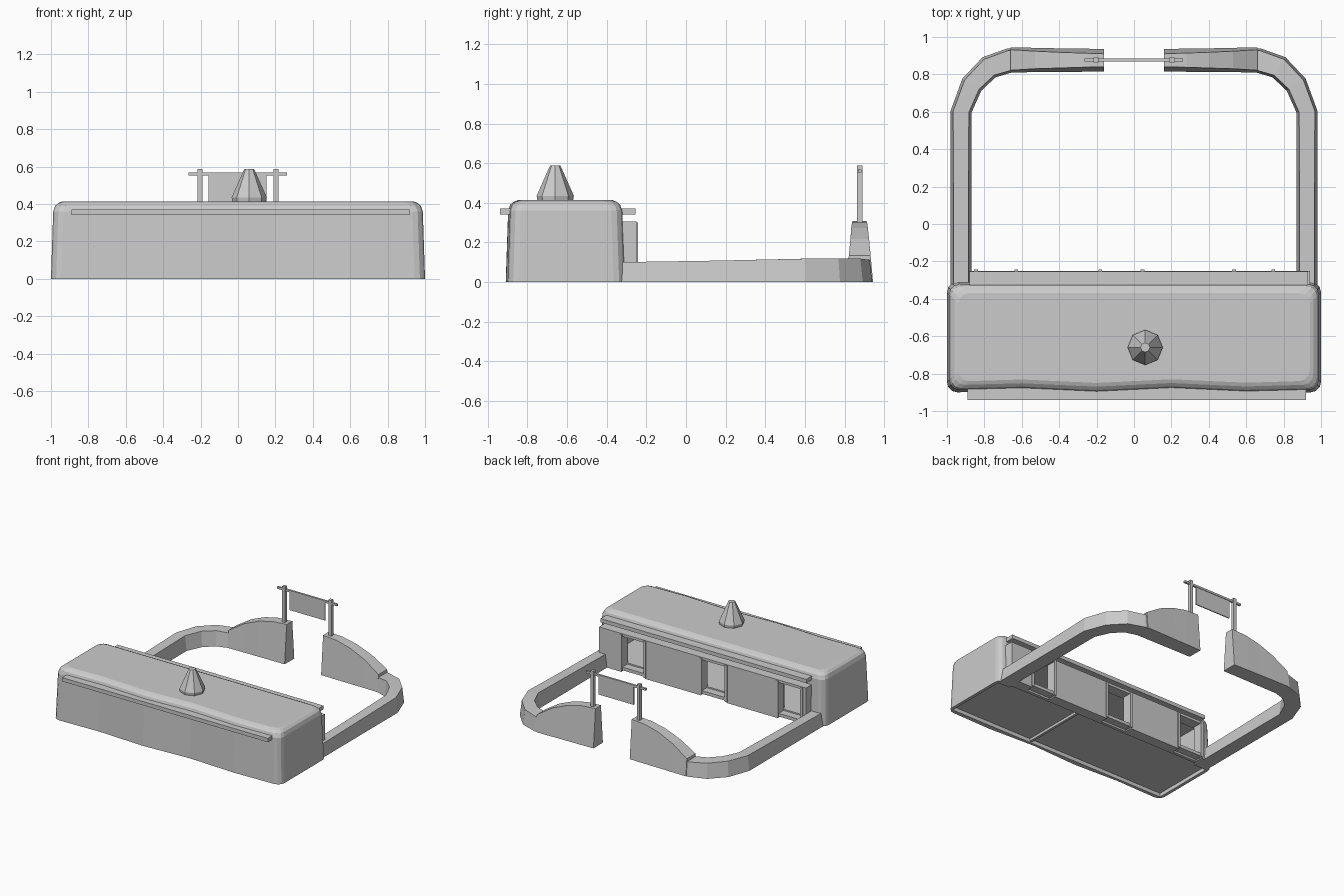
import bpy, bmesh, math
from mathutils import Vector

if "Cube" in bpy.data.objects:
    bpy.data.objects.remove(bpy.data.objects["Cube"])


def loft(name, rings):
    """Closed solid skinned through equal-length rings of points."""
    bm = bmesh.new()
    vs = [[bm.verts.new(p) for p in r] for r in rings]
    n = len(rings[0])
    for a, b in zip(vs, vs[1:]):
        for i in range(n):
            j = (i + 1) % n
            bm.faces.new((a[i], a[j], b[j], b[i]))
    bm.faces.new(vs[0])
    bm.faces.new(vs[-1])
    bmesh.ops.recalc_face_normals(bm, faces=bm.faces)
    me = bpy.data.meshes.new(name)
    bm.to_mesh(me)
    bm.free()
    ob = bpy.data.objects.new(name, me)
    bpy.context.collection.objects.link(ob)
    return ob


def box(name, x0, x1, y0, y1, z0, z1):
    return loft(name, [[(x0, y0, z), (x1, y0, z), (x1, y1, z), (x0, y1, z)] for z in (z0, z1)])


def cut(ob, cutter):
    m = ob.modifiers.new("cut", 'BOOLEAN')
    m.operation, m.solver, m.object = 'DIFFERENCE', 'EXACT', cutter
    bpy.context.view_layer.objects.active = ob
    bpy.ops.object.modifier_apply(modifier=m.name)
    bpy.data.objects.remove(cutter)


def wall(name, stations, side):
    """Tapered wall along stations (x, y, height, half base, half top), mirrored by side."""
    rings = []
    for i, (x, y, h, b, t) in enumerate(stations):
        p, q = stations[max(i - 1, 0)], stations[min(i + 1, len(stations) - 1)]
        d = Vector((q[0] - p[0], q[1] - p[1])).normalized()
        nx, ny = d.y, -d.x
        rings.append([(side * (x + nx * w), y + ny * w, z)
                      for w, z in ((b, 0), (t, h), (-t, h), (-b, 0))])
    return loft(name, rings)


# House shell: rounded plan, leaning walls, softened roof edge, uneven front
def plan(inset, z):
    pts = []
    r = 0.055
    hx, y0, y1 = 1 - inset, -0.9 + inset, -0.31 - inset
    corners = ((hx - r, y1 - r, 0), (-hx + r, y1 - r, 90), (-hx + r, y0 + r, 180), (hx - r, y0 + r, 270))
    for cx, cy, a0 in corners:
        for k in range(4):
            a = math.radians(a0 + 30 * k)
            pts.append((cx + r * math.cos(a), cy + r * math.sin(a), z))
        if a0 in (90, 180):
            if a0 == 180:
                for x in (-0.6, -0.2, 0.2, 0.6):
                    pts.append((x, y0 + 0.01 * math.sin(7 * x), z))
    return pts


house = loft("house_shell", [plan(i, z) for i, z in
                             ((0, 0), (0.012, 0.36), (0.022, 0.39), (0.04, 0.405), (0.06, 0.413))])
cut(house, box("room_cutter", -0.86, 0.92, -0.85, -0.2, 0.05, 0.295))
cut(house, box("base_cutter", -0.975, 0.975, -0.87, -0.335, -0.05, 0.03))
box("floor_joist", 0.23, 0.25, -0.875, -0.33, 0.01, 0.035)

# Courtyard facade with three doorways
doors = ((-0.845, -0.63), (-0.18, 0.045), (0.535, 0.745))
edges = [-0.88] + [x for d in doors for x in d] + [0.94]
for i in range(0, len(edges), 2):
    box(f"facade_panel_{i // 2}", edges[i], edges[i + 1], -0.335, -0.25, 0, 0.305)
box("facade_lintel", -0.88, 0.94, -0.335, -0.25, 0.285, 0.305)
for i, (a, b) in enumerate(doors):
    box(f"door_sill_{i}", a, b, -0.335, -0.25, 0.015, 0.04)
    for x, s in ((a, "left"), (b, "right")):
        box(f"door_jamb_{s}_{i}", x - 0.01, x + 0.01, -0.32, -0.242, 0.01, 0.3)

# Eaves
box("front_eave", -0.89, 0.92, -0.94, -0.86, 0.34, 0.37)
box("rear_eave", -0.88, 0.93, -0.35, -0.255, 0.342, 0.372)

# Eight-sided chimney
loft("chimney", [[(0.06 + r * math.cos(k * math.pi / 4), -0.66 + r * math.sin(k * math.pi / 4), z)
                  for k in range(8)]
                 for z, r in ((0.4, 0.088), (0.435, 0.094), (0.575, 0.032), (0.588, 0.025))])

# Courtyard wall, gate walls and gate posts, mirrored
yard = ((0.925, -0.36, 0.1, 0.055, 0.04), (0.925, 0.15, 0.108, 0.055, 0.04),
        (0.925, 0.6, 0.118, 0.056, 0.042), (0.867, 0.745, 0.12, 0.06, 0.046),
        (0.775, 0.838, 0.118, 0.064, 0.05), (0.66, 0.876, 0.112, 0.065, 0.053),
        (0.62, 0.878, 0.11, 0.06, 0.05))
gate = ((0.16, 0.875, 0.307, 0.06, 0.035), (0.28, 0.876, 0.3, 0.062, 0.038),
        (0.4, 0.876, 0.272, 0.063, 0.042), (0.53, 0.877, 0.218, 0.065, 0.047),
        (0.66, 0.877, 0.135, 0.067, 0.055))
for side, s in ((-1, "left"), (1, "right")):
    wall("yard_wall_" + s, yard, side)
    wall("gate_wall_" + s, gate, side)
    x = side * 0.203
    box("gate_post_" + s, x - 0.013, x + 0.013, 0.864, 0.89, 0.25, 0.588)

# Gate beam and hanging board
box("gate_beam", -0.265, 0.262, 0.869, 0.885, 0.553, 0.569)
box("hanging_board", -0.157, 0.153, 0.873, 0.881, 0.41, 0.565)
